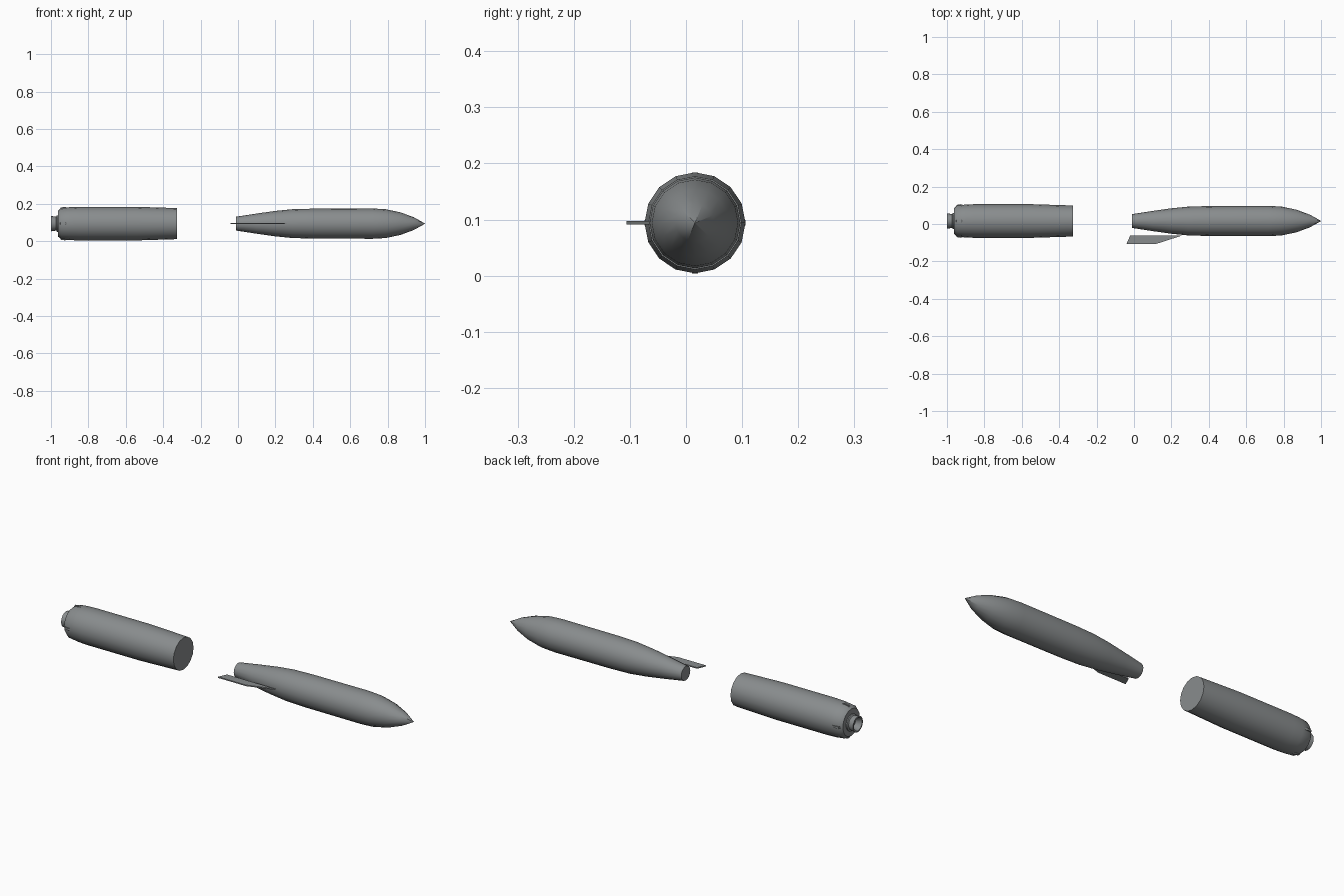
import bpy
import bmesh
import math
from mathutils import Matrix, Vector

cube = bpy.data.objects.get("Cube")
if cube:
    bpy.data.objects.remove(cube, do_unlink=True)

AXIS = Vector((0, 0.016, 0.094))
SIDES = 16


def material(name, rgb):
    mat = bpy.data.materials.new(name)
    mat.use_nodes = True
    mat.diffuse_color = (*rgb, 1)
    node = next(n for n in mat.node_tree.nodes if n.type == 'BSDF_PRINCIPLED')
    node.inputs["Base Color"].default_value = (*rgb, 1)
    node.inputs["Roughness"].default_value = 0.6
    return mat


GREY = material("missile grey", (0.25, 0.265, 0.27))


def finish(name, bm, smooth=True):
    bmesh.ops.recalc_face_normals(bm, faces=bm.faces)
    mesh = bpy.data.meshes.new(name)
    bm.to_mesh(mesh)
    bm.free()
    mesh.materials.append(GREY)
    obj = bpy.data.objects.new(name, mesh)
    bpy.context.collection.objects.link(obj)
    if smooth:
        bpy.ops.object.select_all(action='DESELECT')
        obj.select_set(True)
        bpy.context.view_layer.objects.active = obj
        bpy.ops.object.shade_smooth_by_angle(angle=math.radians(40))
    return obj


def lathe(name, profile):
    """Revolve (x, radius) stations around the long axis and cap the ends."""
    bm = bmesh.new()
    rings = []
    for x, r in profile:
        ring = []
        for i in range(SIDES):
            a = math.tau * i / SIDES
            ring.append(bm.verts.new(AXIS + Vector((x, r * math.sin(a), r * math.cos(a)))))
        rings.append(ring)
    for a, b in zip(rings, rings[1:]):
        for i in range(SIDES):
            j = (i + 1) % SIDES
            bm.faces.new((a[i], a[j], b[j], b[i]))
    bm.faces.new(rings[0])
    bm.faces.new(rings[-1])
    bmesh.ops.remove_doubles(bm, verts=bm.verts, dist=0.0005)
    return finish(name, bm)


def plate(name, outline, thickness, turn=0):
    """Extrude an (x, outward) outline, then turn it around the long axis."""
    bm = bmesh.new()
    face = bm.faces.new([bm.verts.new((x, -d, -thickness / 2)) for x, d in outline])
    top = bmesh.ops.extrude_face_region(bm, geom=[face])["geom"]
    bmesh.ops.translate(bm, vec=(0, 0, thickness),
                        verts=[v for v in top if isinstance(v, bmesh.types.BMVert)])
    bmesh.ops.transform(bm, verts=bm.verts,
                        matrix=Matrix.Translation(AXIS) @ Matrix.Rotation(turn, 4, 'X'))
    return finish(name, bm, smooth=False)


# Forward body with pointed nose and tapered tail
lathe("forward_body", [(-0.01, 0.037), (0.1, 0.054), (0.2, 0.068), (0.29, 0.077),
                       (0.4, 0.08), (0.72, 0.081), (0.79, 0.077), (0.87, 0.06),
                       (0.94, 0.034), (1.0, 0.0005)])

# Single swept fin beside the tapered tail
plate("side_fin", [(-0.02, 0.077), (0.26, 0.077), (0.12, 0.122), (-0.04, 0.122)], 0.006)

# Rear booster section
lathe("booster_body", [(-0.962, 0.07), (-0.945, 0.083), (-0.9, 0.088), (-0.85, 0.09),
                       (-0.55, 0.09), (-0.325, 0.083)])

# Hollow exhaust nozzle
lathe("nozzle", [(-0.95, 0.044), (-0.968, 0.044), (-0.972, 0.037), (-1.0, 0.041),
                 (-1.0, 0.034), (-0.97, 0.022)])

# Four small lugs around the booster's rear shoulder
for k, side in enumerate(("right", "bottom", "left", "top")):
    plate("lug_" + side, [(-0.955, 0.07), (-0.948, 0.086), (-0.925, 0.09), (-0.9, 0.08)],
          0.01, k * math.pi / 2)
